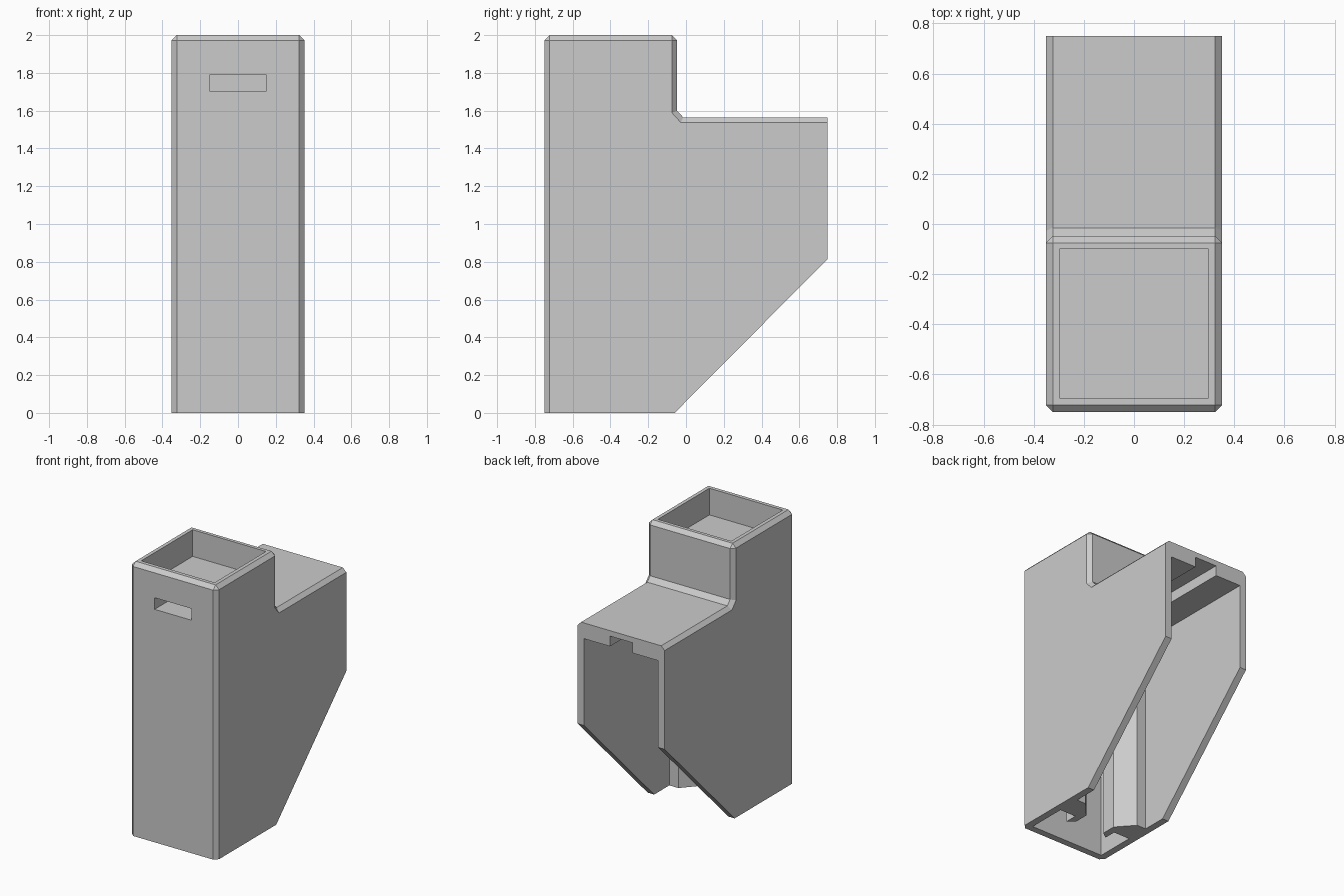
import bpy, bmesh
from mathutils import Vector

cube = bpy.data.objects.get("Cube")
if cube:
    bpy.data.objects.remove(cube, do_unlink=True)

grey = bpy.data.materials.new("plain grey")
grey.use_nodes = True
COLOUR = (0.6, 0.6, 0.6, 1)
grey.diffuse_color = COLOUR
grey.node_tree.nodes["Principled BSDF"].inputs["Base Color"].default_value = COLOUR


def finish(name, bm):
    bmesh.ops.recalc_face_normals(bm, faces=bm.faces[:])
    mesh = bpy.data.meshes.new(name)
    bm.to_mesh(mesh)
    bm.free()
    mesh.materials.append(grey)
    ob = bpy.data.objects.new(name, mesh)
    bpy.context.collection.objects.link(ob)
    return ob


def prism(points, direction):
    """Extrude a closed outline along a direction."""
    bm = bmesh.new()
    face = bm.faces.new([bm.verts.new(p) for p in points])
    top = bmesh.ops.extrude_face_region(bm, geom=[face])["geom"]
    moved = [v for v in top if isinstance(v, bmesh.types.BMVert)]
    bmesh.ops.translate(bm, vec=Vector(direction), verts=moved)
    return bm


def cut_box(target, x, y0, y1, z0, z1):
    """Cut a box, symmetric in x, out of the target."""
    outline = [(-x, y0, z0), (x, y0, z0), (x, y1, z0), (-x, y1, z0)]
    cutter = finish("cutter", prism(outline, (0, 0, z1 - z0)))
    cutter.hide_render = True
    mod = target.modifiers.new("cut", "BOOLEAN")
    mod.operation = "DIFFERENCE"
    mod.solver = "EXACT"
    mod.object = cutter
    deps = bpy.context.evaluated_depsgraph_get()
    mesh = bpy.data.meshes.new_from_object(target.evaluated_get(deps))
    target.modifiers.clear()
    target.data = mesh
    bpy.data.objects.remove(cutter, do_unlink=True)


# Body: side profile extruded across the width
HALF = 0.352
profile = [(-0.75, 0), (-0.06, 0), (0.75, 0.815), (0.75, 1.565),
           (-0.015, 1.565), (-0.047, 1.6), (-0.047, 2), (-0.75, 2)]
bm = prism([(-HALF, y, z) for y, z in profile], (2 * HALF, 0, 0))


def is_chamfered(edge):
    a, b = (v.co for v in edge.verts)
    mid = (a + b) / 2
    if abs(a.x - b.x) > 0.1:             # edges across the width: only at the top
        return mid.z > 1.9
    front = mid.y < -0.74
    upper = min(a.z, b.z) > 1.5          # tower top, neck, valley and shelf
    return front or upper


bmesh.ops.bevel(bm, geom=[e for e in bm.edges if is_chamfered(e)],
                offset=0.028, segments=1, affect="EDGES")
body = finish("body_shell", bm)

# Hollows: main cavity, ceiling groove, top tray, front slot
cut_box(body, 0.3, -0.7, 0.9, -0.1, 1.45)
cut_box(body, 0.09, -0.7, 0.9, 1.4, 1.525)
cut_box(body, 0.297, -0.695, -0.1, 1.805, 2.1)
cut_box(body, 0.15, -0.9, -0.4, 1.705, 1.79)

# Hooked guide rails on both inner walls
rail = [(0.31, -0.236), (0.226, -0.236), (0.12, -0.355), (0.12, -0.464),
        (0.17, -0.5), (0.17, -0.41), (0.31, -0.41)]
for side, label in ((1, "left"), (-1, "right")):
    finish(label + "_guide_rail",
           prism([(side * x, y, 0) for x, y in rail], (0, 0, 1.46)))
